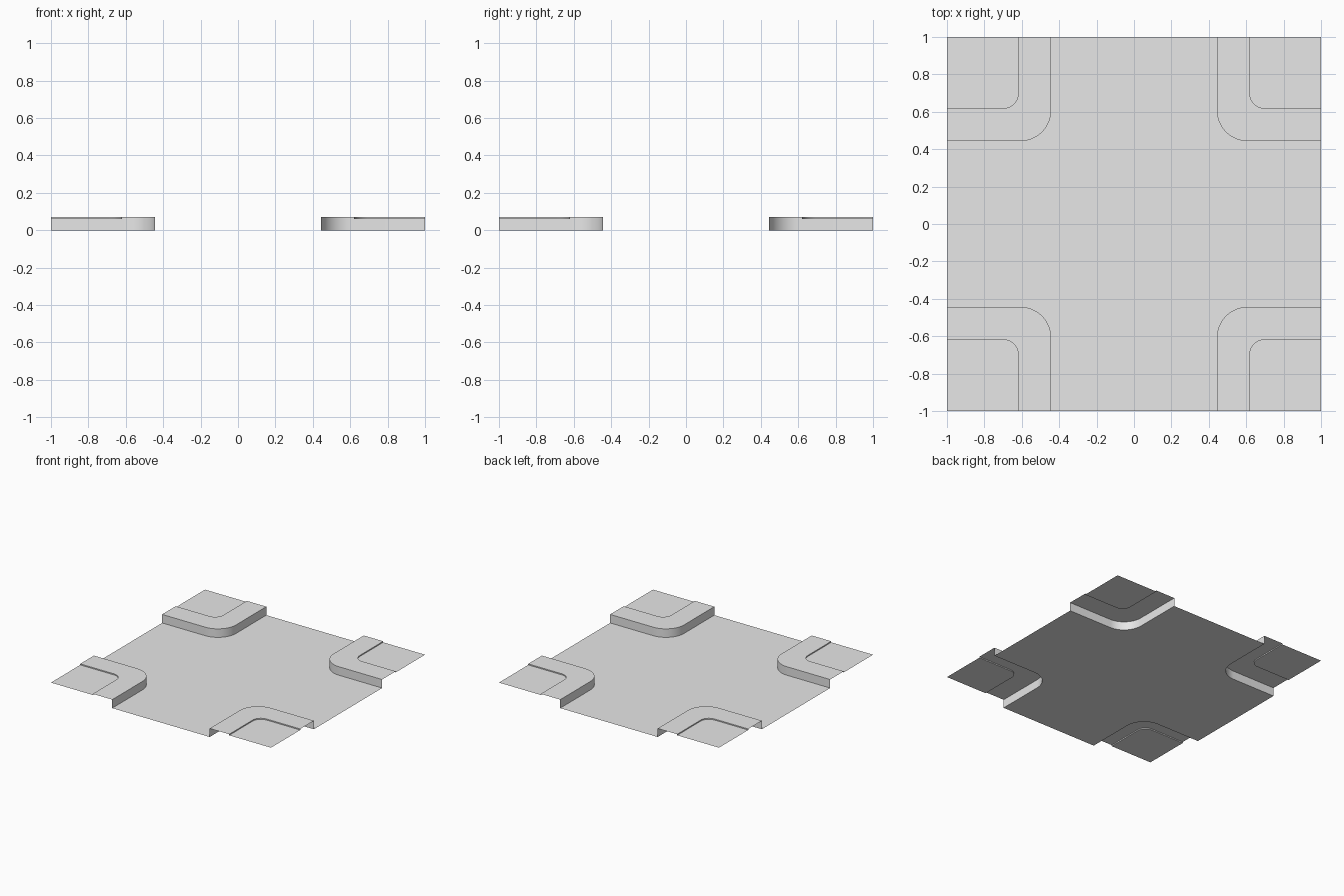
import bpy, bmesh
from math import sin, cos, pi

cube = bpy.data.objects.get("Cube")
if cube:
    bpy.data.objects.remove(cube, do_unlink=True)

KERB_Z, PAVING_Z = 0.07, 0.061
ARC_STEPS = 16

grey = bpy.data.materials.new("light_grey")
grey.use_nodes = True
colour = (0.8, 0.8, 0.8, 1)
grey.diffuse_color = colour
grey.node_tree.nodes["Principled BSDF"].inputs["Base Color"].default_value = colour


def corner_path(edge, radius):
    """Rounded L from the +x border to the +y border."""
    c = edge + radius
    arc = [(c - radius * sin(t), c - radius * cos(t))
           for t in (i / ARC_STEPS * pi / 2 for i in range(ARC_STEPS + 1))]
    return [(1, edge)] + arc + [(edge, 1)]


def make_object(name, bm, mirrored=True):
    mesh = bpy.data.meshes.new(name)
    bm.to_mesh(mesh)
    bm.free()
    mesh.materials.append(grey)
    obj = bpy.data.objects.new(name, mesh)
    bpy.context.collection.objects.link(obj)
    bpy.ops.object.select_all(action='DESELECT')
    obj.select_set(True)
    bpy.context.view_layer.objects.active = obj
    bpy.ops.object.shade_smooth_by_angle(angle=pi / 6)
    if mirrored:
        mod = obj.modifiers.new("four_corners", 'MIRROR')
        mod.use_axis = (True, True, False)
        mod.use_mirror_merge = False
    return obj


def strip(name, path_a, za, path_b, zb):
    """Ribbon of quads between two paths."""
    bm = bmesh.new()
    a = [bm.verts.new((x, y, za)) for x, y in path_a]
    b = [bm.verts.new((x, y, zb)) for x, y in path_b]
    for i in range(len(a) - 1):
        bm.faces.new((a[i], b[i], b[i + 1], a[i + 1]))
    return make_object(name, bm)


def sheet(name, points, z, mirrored):
    """Flat outline filled with one face, facing up."""
    bm = bmesh.new()
    face = bm.faces.new([bm.verts.new((x, y, z)) for x, y in points])
    face.normal_update()
    if face.normal.z < 0:
        face.normal_flip()
    bmesh.ops.triangulate(bm, faces=[face])
    return make_object(name, bm, mirrored)


outer = corner_path(0.443, 0.165)
inner = corner_path(0.62, 0.075)

# Crossing surface with the four rounded corners cut away
outline = []
for sx, sy in ((1, 1), (-1, 1), (-1, -1), (1, -1)):
    points = [(sx * x, sy * y) for x, y in outer]
    outline += points if sx * sy > 0 else points[::-1]
sheet("road", outline, 0, False)

# Raised kerbs and the slightly lower paving behind them
strip("kerb_face", outer, KERB_Z, outer, 0).data.flip_normals()
strip("kerb_top", outer, KERB_Z, inner, KERB_Z).data.flip_normals()
strip("kerb_step", inner, KERB_Z, inner, PAVING_Z)
sheet("corner_paving", inner + [(1, 1)], PAVING_Z, True)
